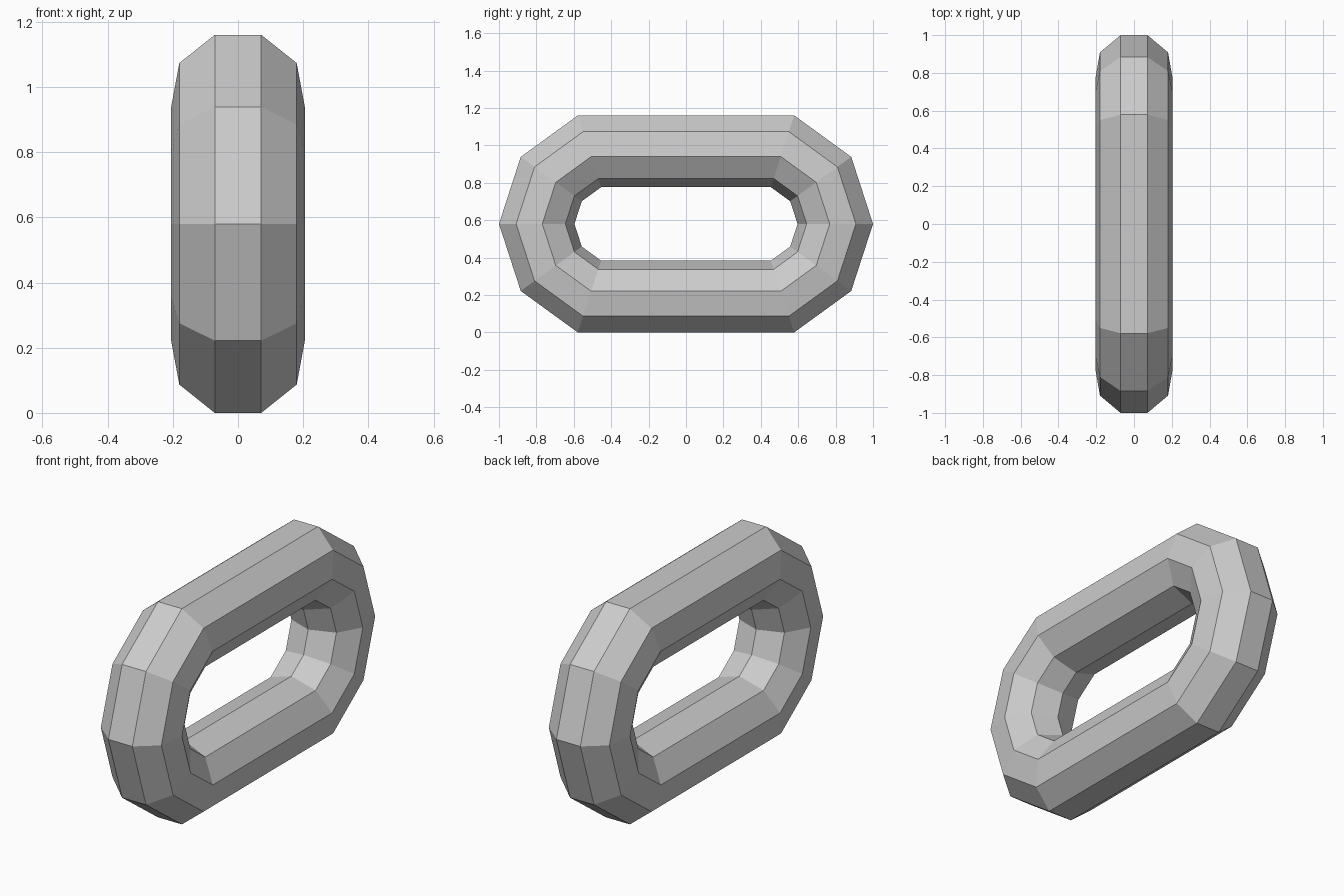
import bpy, bmesh
from math import sin, cos, radians

if "Cube" in bpy.data.objects:
    bpy.data.objects.remove(bpy.data.objects["Cube"])

RING, TUBE, SHIFT = 0.4145, 0.208, 0.39   # bend radius, tube radius, half stretch
MAJOR, MINOR = 10, 9
HEIGHT = 0.58                             # centre height

bm = bmesh.new()

# Nine-sided cross-sections swept round a ten-step ring, pulled apart along y
rings = []
for i in range(MAJOR):
    a = radians(36 * i)
    shift = SHIFT if cos(a) > 0 else -SHIFT
    ring = []
    for j in range(MINOR):
        b = radians(20 + 40 * j)
        rad = RING + TUBE * cos(b)
        ring.append(bm.verts.new((TUBE * sin(b), shift + rad * cos(a), HEIGHT + rad * sin(a))))
    rings.append(ring)

# Skin between neighbouring sections
for i in range(MAJOR):
    r0, r1 = rings[i], rings[(i + 1) % MAJOR]
    for j in range(MINOR):
        k = (j + 1) % MINOR
        bm.faces.new((r0[j], r0[k], r1[k], r1[j]))
bmesh.ops.recalc_face_normals(bm, faces=bm.faces[:])

mesh = bpy.data.meshes.new("chain_link")
bm.to_mesh(mesh)
bm.free()
bpy.context.collection.objects.link(bpy.data.objects.new("chain_link", mesh))
